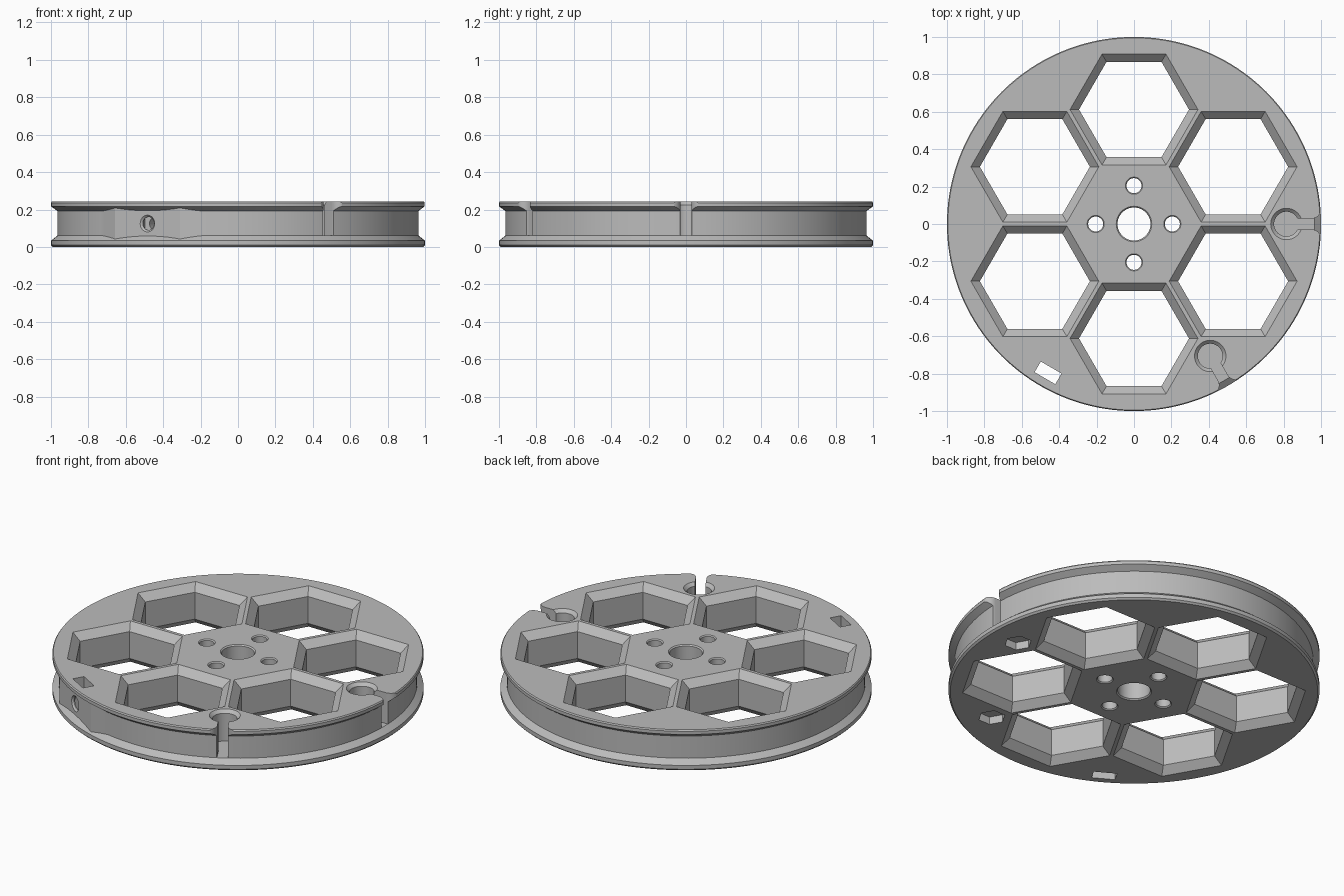
import bpy, bmesh
from math import cos, sin, pi, radians, sqrt
from mathutils import Matrix, Vector

if "Cube" in bpy.data.objects:
    bpy.data.objects.remove(bpy.data.objects["Cube"])

H = 0.243       # wheel thickness
FLOOR = 0.06    # lower end of the groove and of the keyholes
GROOVE = 0.966  # groove radius
SEG = 160

grey = bpy.data.materials.new("plain_grey")
grey.use_nodes = True
colour = (0.5, 0.5, 0.5, 1)
grey.diffuse_color = colour
grey.node_tree.nodes["Principled BSDF"].inputs["Base Color"].default_value = colour


def loft(name, rings, matrix=Matrix()):
    """Closed solid through rings of equal point count."""
    bm = bmesh.new()
    loops = [[bm.verts.new(matrix @ Vector(p)) for p in ring] for ring in rings]
    for a, b in zip(loops, loops[1:]):
        for i in range(len(a)):
            j = (i + 1) % len(a)
            bm.faces.new((a[i], a[j], b[j], b[i]))
    bm.faces.new(loops[0][::-1])
    bm.faces.new(loops[-1])
    bmesh.ops.recalc_face_normals(bm, faces=bm.faces)
    mesh = bpy.data.meshes.new(name)
    bm.to_mesh(mesh)
    bm.free()
    mesh.materials.append(grey)
    obj = bpy.data.objects.new(name, mesh)
    bpy.context.collection.objects.link(obj)
    return obj


def lathe(name, profile, sides, matrix=Matrix()):
    return loft(name, [[(r * cos(2 * pi * i / sides), r * sin(2 * pi * i / sides), z)
                        for i in range(sides)] for r, z in profile], matrix)


def prism(name, outline, z0, z1, matrix=Matrix()):
    return loft(name, [[(x, y, z) for x, y in outline] for z in (z0, z1)], matrix)


def combine(tool, operation="DIFFERENCE"):
    mod = wheel.modifiers.new(tool.name, "BOOLEAN")
    mod.operation, mod.solver, mod.object = operation, "EXACT", tool
    tool.hide_render = True
    bpy.context.view_layer.objects.active = wheel
    bpy.ops.object.modifier_apply(modifier=mod.name)
    bpy.data.objects.remove(tool)


def through_hole(name, r, chamfer, sides, x, y):
    """Hole along z, chamfered at both faces."""
    c = chamfer * cos(pi / sides)
    e = 0.02
    k = e * chamfer / c
    profile = [(r + chamfer + k, -e), (r, c), (r, H - c), (r + chamfer + k, H + e)]
    combine(lathe(name, profile, sides, Matrix.Translation((x, y, 0))))


def turn(degrees):
    return Matrix.Rotation(radians(degrees), 4, "Z")


# Grooved wheel body
wheel = lathe("grooved_wheel", [(0.99, 0), (1, 0.01), (1, 0.033), (GROOVE, FLOOR),
                                (GROOVE, 0.192), (1, 0.217), (1, 0.236), (0.995, H)], SEG)

# Flat boss in the groove around the side screw
boss = [(0.7, -0.36), (0.89, -0.36), (0.968, -0.2), (0.968, 0.2), (0.89, 0.36), (0.7, 0.36)]
combine(prism("screw_boss", boss, 0.04, 0.21, turn(240)), "UNION")

# Hexagonal windows
for k in range(6):
    a = radians(30 + 60 * k)
    through_hole("hex_window", 0.294, 0.048, 6, 0.612 * cos(a), 0.612 * sin(a))

# Axle hole and mounting holes
through_hole("axle_hole", 0.088, 0.007, 64, 0, 0)
for k in range(4):
    a = k * pi / 2
    through_hole("mounting_hole", 0.04, 0.006, 40, 0.205 * cos(a), 0.205 * sin(a))

# Keyholes with flared mouths, and the hex pockets below them
HALF, FLARE = 0.029, 0.05
side = [(0.815, HALF)] + [(0.95 + FLARE * sin(t), HALF + FLARE * (1 - cos(t)))
                          for t in [i * pi / 16 for i in range(9)]]
side.append((1.05, HALF + FLARE))
mouth = side + [(x, -y) for x, y in reversed(side)]
for angle in (0, -60):
    place = turn(angle) @ Matrix.Translation((0.815, 0, 0))
    combine(lathe("keyhole", [(0.066, FLOOR), (0.066, H - 0.018), (0.102, H + 0.018)], 48, place))
    combine(prism("keyhole_mouth", mouth, FLOOR, H + 0.05, turn(angle)))
    combine(lathe("hex_pocket", [(0.074, -0.02), (0.074, 0.045)], 6, place))

# Nut slot and radial screw hole
slot = [(0.886, -0.064), (0.952, -0.064), (0.952, 0.064), (0.886, 0.064)]
combine(prism("nut_slot", slot, -0.05, H + 0.05, turn(240)))
radial = turn(240) @ Matrix.Translation((0, 0, 0.125)) @ Matrix.Rotation(pi / 2, 4, "Y")
combine(lathe("screw_hole", [(0.035, 0.8), (0.035, 0.958), (0.055, 0.978)], 32, radial))

# Smooth rims with crisp edges
bpy.ops.object.select_all(action="DESELECT")
wheel.select_set(True)
bpy.context.view_layer.objects.active = wheel
bpy.ops.object.shade_smooth_by_angle(angle=radians(20))
